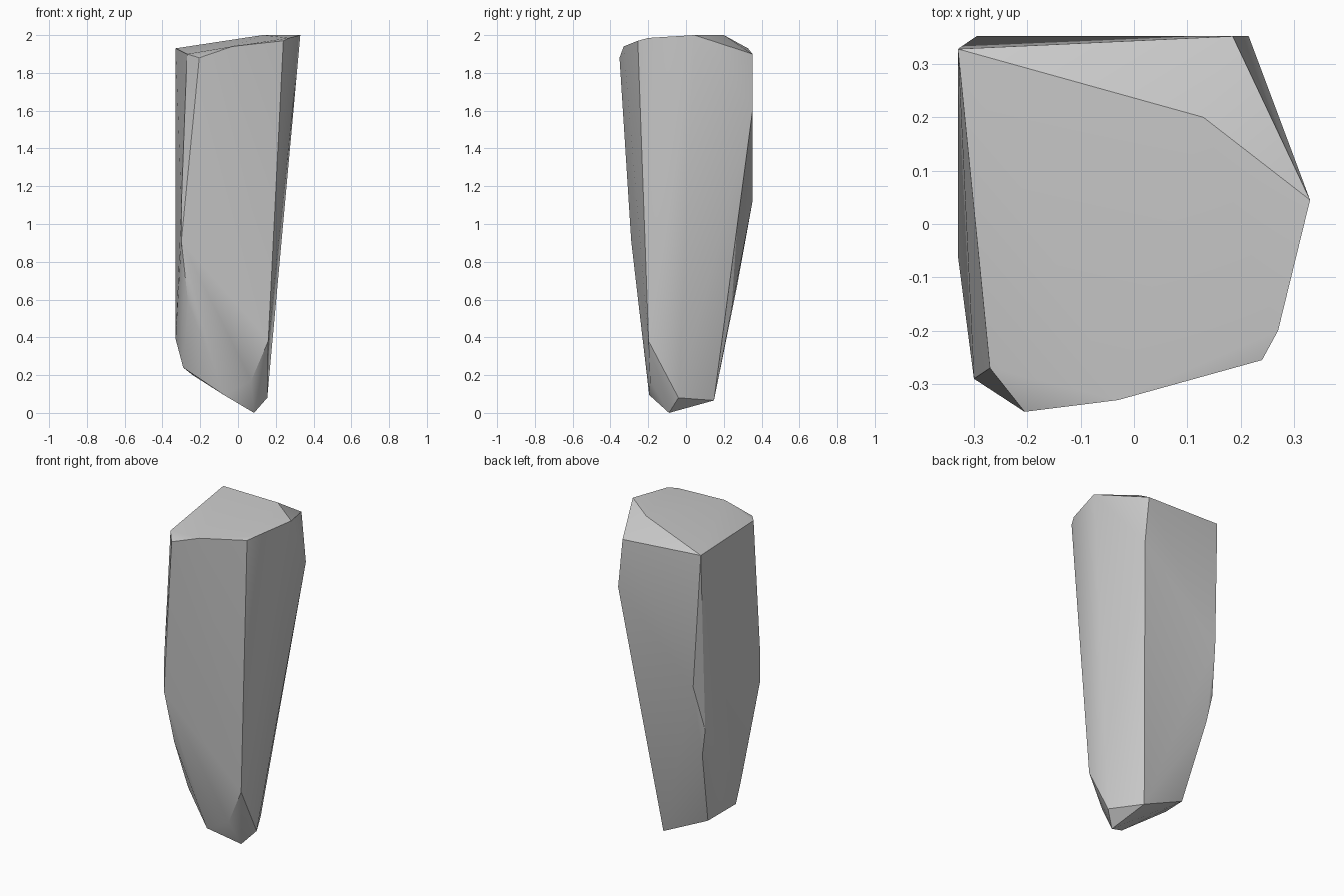
import bpy, bmesh, math

# Corner points of the chipped stone, from foot to crown
foot = [(0.085, -0.09, 0.0), (0.155, -0.04, 0.08), (0.05, 0.148, 0.066),
        (-0.075, -0.195, 0.095), (0.07, -0.19, 0.17), (-0.24, 0.13, 0.20),
        (-0.29, -0.07, 0.24)]
shaft = [(0.16, -0.198, 0.38), (-0.33, -0.06, 0.39), (-0.265, -0.24, 0.59),
         (-0.30, 0.27, 0.67), (-0.33, 0.285, 0.84), (-0.30, -0.29, 0.91),
         (-0.30, -0.29, 1.10), (-0.295, 0.352, 1.12), (0.215, 0.352, 1.60)]
crown = [(-0.205, -0.352, 1.88), (-0.27, -0.27, 1.90), (0.185, 0.352, 1.90),
         (-0.33, 0.328, 1.93), (-0.03, -0.33, 1.94), (0.24, -0.255, 1.97),
         (0.27, -0.20, 1.985), (0.33, 0.045, 2.0), (0.13, 0.20, 2.0)]

# Wrap the corners in a hull
bm = bmesh.new()
for p in foot + shaft + crown:
    bm.verts.new(p)
res = bmesh.ops.convex_hull(bm, input=bm.verts)
loose = {v for v in res["geom_interior"] if isinstance(v, bmesh.types.BMVert)}
bmesh.ops.delete(bm, geom=list(loose), context='VERTS')
bmesh.ops.recalc_face_normals(bm, faces=bm.faces)
mesh = bpy.data.meshes.new("standing_stone")
bm.to_mesh(mesh)
bm.free()

stone = bpy.data.objects.new("standing_stone", mesh)
bpy.context.collection.objects.link(stone)
bpy.context.view_layer.objects.active = stone
stone.select_set(True)
bpy.ops.object.shade_smooth_by_angle(angle=math.radians(30))
